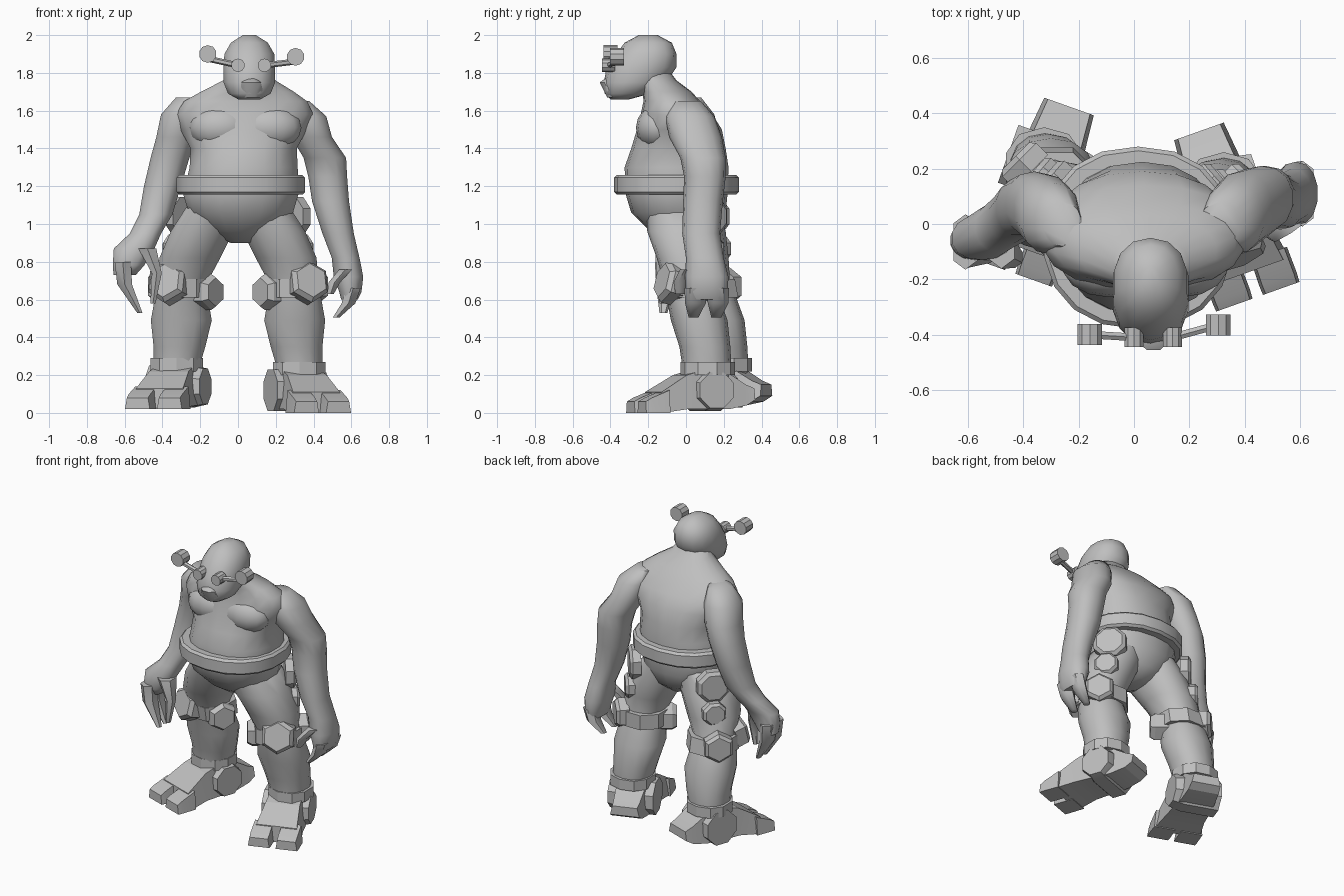
import bpy, bmesh, math
from mathutils import Vector

cube = bpy.data.objects.get("Cube")
if cube:
    bpy.data.objects.remove(cube, do_unlink=True)

GREY = (0.52, 0.52, 0.52, 1)
clay = bpy.data.materials.new("plain grey")
clay.use_nodes = True
clay.diffuse_color = GREY
clay.node_tree.nodes["Principled BSDF"].inputs["Base Color"].default_value = GREY


def skin(name, rings, angle=45):
    """Bridge rings of points into a closed solid."""
    bm = bmesh.new()
    loops = [[bm.verts.new(point) for point in ring] for ring in rings]
    count = len(loops[0])
    for low, high in zip(loops, loops[1:]):
        for i in range(count):
            j = (i + 1) % count
            bm.faces.new((low[i], low[j], high[j], high[i]))
    bm.faces.new(loops[0])
    bm.faces.new(loops[-1])
    bmesh.ops.recalc_face_normals(bm, faces=bm.faces)
    mesh = bpy.data.meshes.new(name)
    bm.to_mesh(mesh)
    bm.free()
    mesh.materials.append(clay)
    obj = bpy.data.objects.new(name, mesh)
    bpy.context.collection.objects.link(obj)
    bpy.ops.object.select_all(action='DESELECT')
    bpy.context.view_layer.objects.active = obj
    obj.select_set(True)
    bpy.ops.object.shade_smooth_by_angle(angle=math.radians(angle))
    return obj


def oval(x, y, z, rx, ry, sides, power=1.0):
    """Horizontal oval; a power under one makes it squarer."""
    def bend(value):
        return math.copysign(abs(value) ** power, value)
    turns = [math.tau * (i + 0.5) / sides for i in range(sides)]
    return [Vector((x + rx * bend(math.cos(t)), y + ry * bend(math.sin(t)), z)) for t in turns]


def loft(name, sections, sides=14, power=0.9, angle=50):
    return skin(name, [oval(*s, sides, power) for s in sections], angle)


def prism(name, centre, axis, radius, depth, sides=6, taper=1.0, spin=0.0):
    """Flat-sided disc or pad facing along an axis."""
    turn = Vector(axis).to_track_quat('Z', 'Y')
    rings = []
    for offset, scale in ((-depth / 2, 1), (depth / 4, 1), (depth / 2, taper)):
        ring = oval(0, 0, offset, radius * scale, radius * scale, sides)
        rings.append([Vector(centre) + turn @ p for p in ring])
    return skin(name, rings, 25)


def blob(name, centre, size):
    """Faceted ellipsoid with smooth shading."""
    rings = []
    for i in range(1, 8):
        a = math.pi * i / 8
        rings.append(oval(centre[0], centre[1], centre[2] - size[2] * math.cos(a),
                          size[0] * math.sin(a), size[1] * math.sin(a), 14))
    return skin(name, rings, 60)


def limb(name, points, radii, sides=6):
    """Tube of horizontal rings through a few points, for fingers."""
    return loft(name, [(*p, r, r * 1.3) for p, r in zip(points, radii)], sides, 1.0)


# Torso with pelvis, belly, shoulders and neck
loft("torso", [
    (.02, 0, .9, .06, .1), (.02, -.01, .96, .2, .18), (.015, -.04, 1.06, .28, .25),
    (.015, -.05, 1.16, .31, .27), (.03, -.05, 1.3, .29, .275), (.03, -.04, 1.4, .285, .25),
    (.03, -.035, 1.5, .34, .225), (.035, -.05, 1.58, .37, .19), (.04, -.075, 1.65, .33, .15),
    (.05, -.1, 1.7, .25, .13), (.06, -.15, 1.76, .14, .1), (.06, -.17, 1.8, .11, .09)],
    sides=18)
for label, x in (("left", .17), ("right", -.09)):
    blob(label + "_chest", (x, -.15, 1.51), (.17, .115, .12))

# Belt
loft("belt", [(.015, -.05, z, r, r - .015) for z, r in
              ((1.155, .33), (1.17, .345), (1.245, .345), (1.26, .33))], sides=18, angle=25)

# Head with protruding jaw
loft("head", [
    (.06, -.35, 1.66, .06, .05), (.06, -.31, 1.69, .115, .12), (.06, -.27, 1.75, .14, .165),
    (.06, -.235, 1.83, .14, .185), (.06, -.21, 1.9, .135, .16), (.06, -.2, 1.96, .1, .125),
    (.06, -.2, 2, .035, .05)], angle=60)
loft("muzzle", [(.07, -.38, 1.67, .05, .04), (.07, -.395, 1.71, .065, .045),
                (.07, -.41, 1.75, .055, .05), (.07, -.4, 1.77, .03, .03)], sides=8)

# Eye pieces and ears on stalks
for label, eye, ear in (("left", (.14, -.41, 1.84), (.305, -.365, 1.885)),
                        ("right", (0, -.41, 1.84), (-.16, -.4, 1.9))):
    prism(label + "_eye_piece", eye, (0, -1, 0), .036, .07, 10)
    prism(label + "_ear_cup", ear, (0, -1, 0), .047, .075, 10)
    start, end = Vector(eye), Vector(ear) - Vector((0, 0, .025))
    prism(label + "_ear_stalk", (start + end) / 2, end - start, .016, (end - start).length)

# Arms, posed differently on each side
loft("left_arm", [
    (.31, 0, 1.65, .07, .08), (.36, .02, 1.57, .11, .13), (.39, .05, 1.46, .11, .14),
    (.46, .09, 1.35, .115, .12), (.475, .1, 1.25, .105, .11), (.49, .09, 1.12, .1, .105),
    (.53, .08, .95, .085, .1), (.57, .1, .82, .075, .1), (.585, .11, .72, .08, .115),
    (.595, .11, .64, .06, .11), (.59, .11, .6, .045, .1)], angle=60)
for label, y in (("front", .05), ("back", .17)):
    limb("left_finger_" + label, [(.61, y, .66), (.585, y, .58), (.52, y - .01, .505)],
         (.045, .042, .02))
limb("left_thumb", [(.57, .02, .76), (.51, -.02, .69), (.49, -.03, .63)], (.04, .035, .02))

loft("right_arm", [
    (-.26, 0, 1.67, .07, .08), (-.3, .02, 1.58, .11, .13), (-.325, .05, 1.46, .11, .13),
    (-.36, .07, 1.35, .105, .12), (-.4, .06, 1.2, .1, .11), (-.435, .03, 1.05, .09, .1),
    (-.49, -.01, .95, .085, .09), (-.55, -.05, .87, .11, .08), (-.58, -.06, .78, .085, .07),
    (-.6, -.05, .73, .06, .06)], angle=60)
for label, y in (("front", -.1), ("back", -.03)):
    limb("right_finger_" + label, [(-.61, y, .8), (-.6, y, .68), (-.52, y - .02, .53)],
         (.05, .045, .016))
limb("right_thumb", [(-.48, -.09, .87), (-.43, -.12, .74), (-.45, -.12, .58)], (.055, .03, .016))

# Legs, armour and feet; the right leg stands further back
LEG = [(.13, -.02, 1.1, .14, .19), (.19, -.01, .96, .17, .195), (.255, .01, .82, .165, .165),
       (.29, .02, .7, .135, .14), (.3, .04, .6, .145, .14), (.3, .07, .49, .165, .15),
       (.31, .1, .35, .14, .135), (.325, .11, .25, .125, .13), (.325, .11, .15, .11, .12)]
FOOT = [(0, .095, .07, .13), (.05, .1, .04, .15), (.15, .11, .02, .21), (.32, .125, .02, .22),
        (.39, .13, .02, .2), (.54, .155, 0, .11)]

for label, side, back, lift in (("left", 1, 0, 0), ("right", -1, .09, .02)):
    def place(x, y, z):
        """Put a point of the left leg onto this leg."""
        return (side * x, y + back * min(1, max(0, (1.1 - z) / .5)), z)

    loft(label + "_leg", [(*place(*s[:3]), *s[3:]) for s in LEG], angle=60)
    loft(label + "_ankle_cuff", [(*place(.325, .115, z + lift), .145, .145)
                                 for z in (.2, .27)], sides=10, angle=20)

    # Knee strap and pads
    loft(label + "_knee_strap", [(*place(.29, .035, z), .165, .165)
                                 for z in (.61, .71)], sides=8, angle=20)
    for part, spot, axis, radius, depth in (
            ("inner_pad", (.165, -.03, .64), (-.8, -.6, 0), .095, .12),
            ("outer_pad", (.37, -.085, .69), (.4, -.9, .25), .115, .1),
            ("rear_pad", (.4, .14, .67), (.7, .7, 0), .1, .08)):
        prism(label + "_knee_" + part, place(*spot), (side * axis[0], *axis[1:]),
              radius, depth, 6, .8)

    # Thigh plates
    for part, spot, radius in (("upper", (.305, .13, 1.04), .11), ("lower", (.335, .13, .87), .08)):
        prism(label + "_thigh_plate_" + part, place(*spot), (side * .75, .65, 0), radius, .07, 8, .8)

    # Foot, splayed outward, with two toes
    forward = Vector((side * .335, -.942, 0))
    across = Vector((.942, side * .335, 0))
    heel = Vector((side * .235, .335 + back, lift))

    def slab(name, sections, shift=0):
        rings = []
        for along, half, low, high in sections:
            spine = heel + forward * along + across * shift
            corners = ((-half, low), (half, low), (half * .85, high), (-half * .85, high))
            rings.append([spine + across * w + Vector((0, 0, z)) for w, z in corners])
        return skin(name, rings, 15)

    slab(label + "_foot", FOOT)
    for part, shift in (("inner", -.09 * side), ("outer", .09 * side)):
        slab(label + "_toe_" + part, [(.5, .07, 0, .12), (.6, .072, 0, .08), (.635, .07, 0, .06)], shift)
    prism(label + "_ankle_block", heel + forward * .235 + Vector((0, 0, .12)), across, .12, .3, 8, .85)
